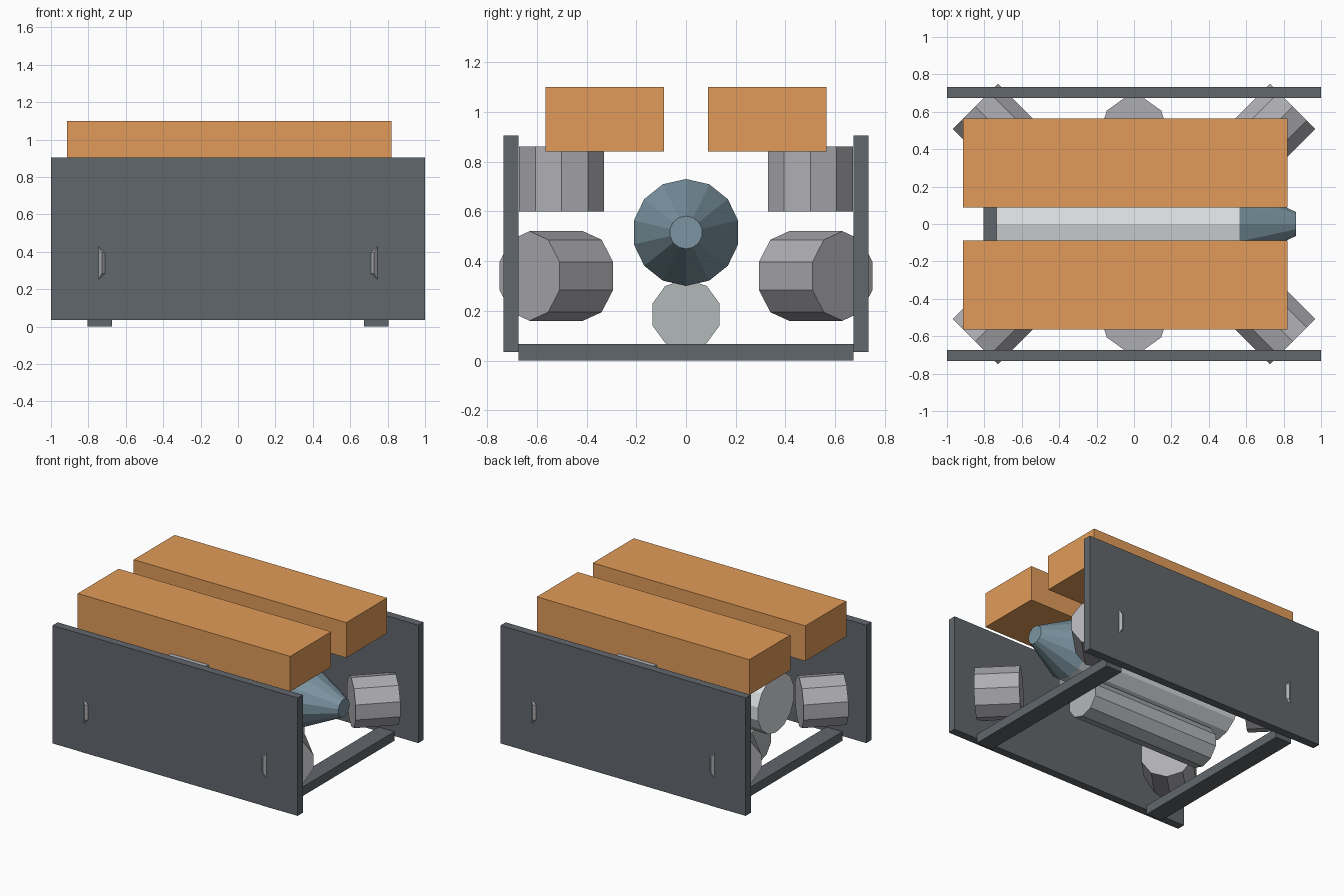
import bpy, bmesh
from math import sin, cos, pi
from mathutils import Vector

if "Cube" in bpy.data.objects:
    bpy.data.objects.remove(bpy.data.objects["Cube"])


def material(name, rgb):
    m = bpy.data.materials.new(name)
    m.diffuse_color = (*rgb, 1)
    m.use_nodes = True
    m.node_tree.nodes["Principled BSDF"].inputs["Base Color"].default_value = m.diffuse_color
    return m


DARK = material("dark_slate", (0.12, 0.135, 0.15))
LIGHT = material("light_grey", (0.72, 0.74, 0.76))
GREY = material("mid_grey", (0.42, 0.42, 0.45))
PALE = material("pale_grey", (0.45, 0.48, 0.49))
BLUE = material("blue_grey", (0.2, 0.3, 0.36))
ORANGE = material("orange", (0.75, 0.33, 0.1))


def finish(name, bm, mat):
    bmesh.ops.recalc_face_normals(bm, faces=bm.faces)
    me = bpy.data.meshes.new(name)
    bm.to_mesh(me)
    bm.free()
    me.materials.append(mat)
    ob = bpy.data.objects.new(name, me)
    bpy.context.collection.objects.link(ob)
    return ob


def box(name, x, y, z, mat):
    bm = bmesh.new()
    bmesh.ops.create_cube(bm, size=1)
    for v in bm.verts:
        for i, (lo, hi) in enumerate((x, y, z)):
            v.co[i] = hi if v.co[i] > 0 else lo
    return finish(name, bm, mat)


def prism(name, start, end, r0, r1, sides, mat, up=(0, 0, 1)):
    """Faceted cylinder or cone from start to end, first corner towards up."""
    a, b, up = Vector(start), Vector(end), Vector(up)
    side = (b - a).normalized().cross(up)
    bm = bmesh.new()
    rings = []
    for c, r in ((a, r0), (b, r1)):
        rings.append([bm.verts.new(c + r * (cos(2 * pi * i / sides) * up + sin(2 * pi * i / sides) * side))
                      for i in range(sides)])
        bm.faces.new(rings[-1])
    for i in range(sides):
        j = (i + 1) % sides
        bm.faces.new((rings[0][i], rings[0][j], rings[1][j], rings[1][i]))
    return finish(name, bm, mat)


for s, side in ((-1, "front"), (1, "back")):
    # Side plates, cargo blocks and upright drums
    box(f"{side}_plate", (-1, 1), sorted((s * 0.673, s * 0.733)), (0.035, 0.905), DARK)
    box(f"{side}_top_block", (-0.913, 0.822), sorted((s * 0.088, s * 0.565)), (0.84, 1.10), ORANGE)
    prism(f"{side}_upright_drum", (0, s * 0.5, 0.60), (0, s * 0.5, 0.86), 0.18, 0.18, 10, GREY, (1, 0, 0))
    # Diagonal corner drums
    for t, end in ((-1, "left"), (1, "right")):
        prism(f"{side}_{end}_corner_drum", (t * 0.634, s * 0.414, 0.34), (t * 0.849, s * 0.629, 0.34),
              0.18, 0.18, 10, GREY)

# Floor cross bars
for t, end in ((-1, "left"), (1, "right")):
    box(f"{end}_cross_bar", sorted((t * 0.675, t * 0.805)), (-0.673, 0.673), (0, 0.067), DARK)

# Central tank with tapered nose, and the smaller tank below it
prism("central_tank", (-0.735, 0, 0.515), (0.565, 0, 0.515), 0.215, 0.215, 14, LIGHT)
prism("tank_nose", (0.565, 0, 0.515), (0.865, 0, 0.515), 0.215, 0.066, 14, BLUE)
prism("lower_tank", (-0.60, 0, 0.185), (0.45, 0, 0.185), 0.142, 0.142, 10, PALE)
